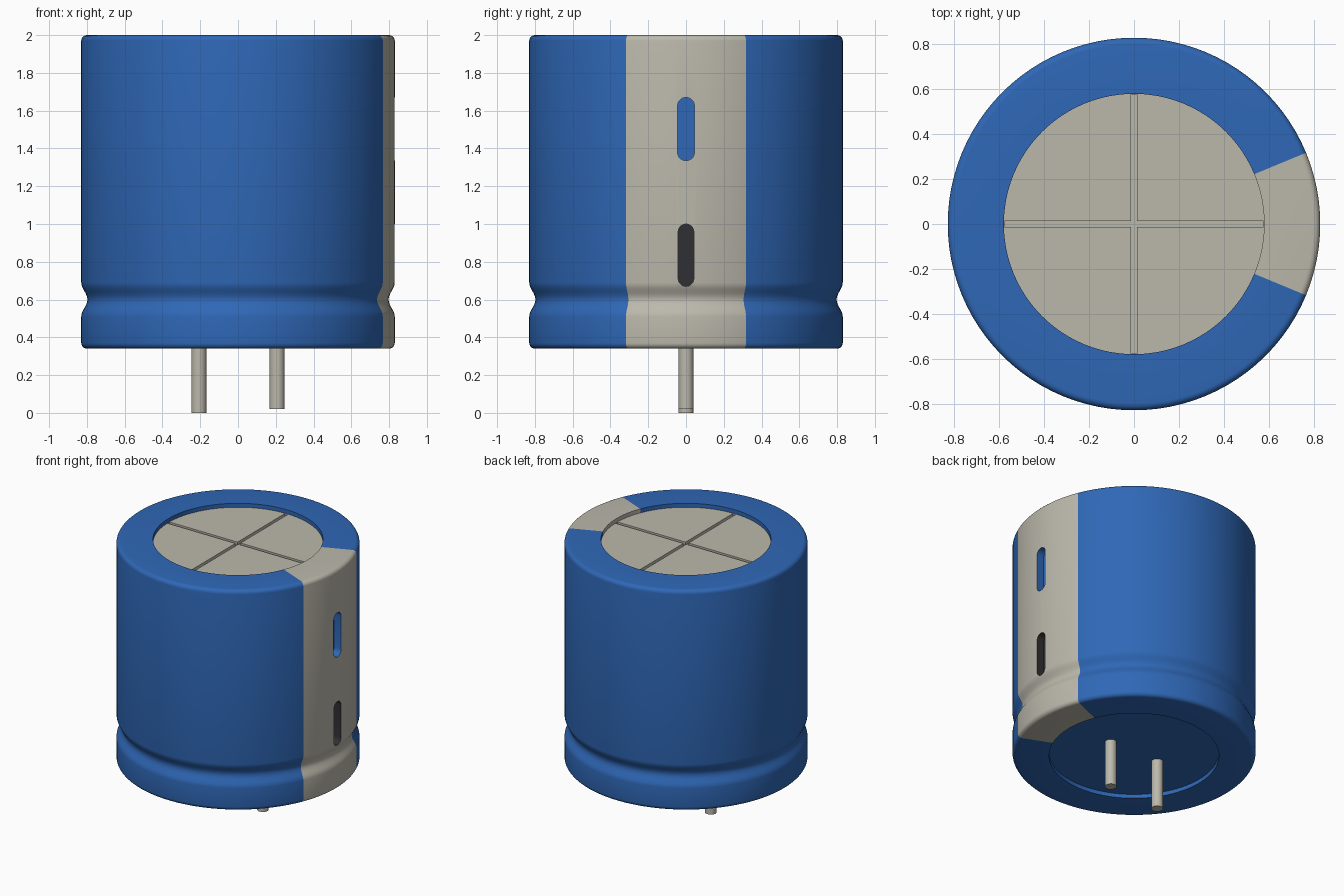
import bpy, bmesh
from math import sin, cos, pi, radians, atan2
from mathutils import Matrix, Vector

if "Cube" in bpy.data.objects:
    bpy.data.objects.remove(bpy.data.objects["Cube"], do_unlink=True)


def material(name, rgb):
    m = bpy.data.materials.new(name)
    m.use_nodes = True
    m.diffuse_color = (*rgb, 1)
    m.node_tree.nodes["Principled BSDF"].inputs["Base Color"].default_value = (*rgb, 1)
    return m


MATERIALS = [material("blue sleeve", (0.028, 0.137, 0.47)),
             material("warm grey", (0.50, 0.48, 0.41)),
             material("dark mark", (0.03, 0.03, 0.033))]
BLUE, GREY, DARK = range(3)
RADIUS, RIM, BOTTOM, TOP = 0.83, 0.58, 0.34, 2.0
SEGMENTS = 96


def make_object(name, bm, index=None):
    bmesh.ops.recalc_face_normals(bm, faces=bm.faces)
    mesh = bpy.data.meshes.new(name)
    for m in MATERIALS:
        mesh.materials.append(m)
    if index is not None:
        for f in bm.faces:
            f.material_index = index
    bm.to_mesh(mesh)
    bm.free()
    ob = bpy.data.objects.new(name, mesh)
    bpy.context.collection.objects.link(ob)
    return ob


def smooth(ob):
    bpy.ops.object.select_all(action='DESELECT')
    ob.select_set(True)
    bpy.context.view_layer.objects.active = ob
    bpy.ops.object.shade_smooth_by_angle(angle=radians(32))


def arc(cx, cz, r, start, end, steps=5):
    angles = [radians(start + (end - start) * i / steps) for i in range(steps + 1)]
    return [(cx + r * cos(a), cz + r * sin(a)) for a in angles]


def lathe(bm, profile):
    # revolve an open profile whose two ends lie on the z axis
    verts = [bm.verts.new((x, 0, z)) for x, z in profile]
    edges = [bm.edges.new(pair) for pair in zip(verts, verts[1:])]
    bmesh.ops.spin(bm, geom=verts + edges, cent=(0, 0, 0), axis=(0, 0, 1),
                   angle=2 * pi, steps=SEGMENTS, use_duplicate=False)
    bmesh.ops.remove_doubles(bm, verts=bm.verts, dist=1e-5)


# sleeve: recessed ends, rounded rims and a crimped waist
bevel, recess, waist, dip = 0.03, 0.03, 0.60, 0.033
crimp = [(RADIUS - dip * (0.5 + 0.5 * cos(pi * t / 6)), waist + 0.09 * t / 6)
         for t in range(-6, 7)]
profile = [(0, BOTTOM + recess), (RIM, BOTTOM + recess), (RIM, BOTTOM)]
profile += arc(RADIUS - bevel, BOTTOM + bevel, bevel, -90, 0)
profile += crimp
profile += arc(RADIUS - bevel, TOP - bevel, bevel, 0, 90)
profile += [(RIM, TOP), (RIM, TOP - recess), (0, TOP - recess)]
bm = bmesh.new()
lathe(bm, profile)
for f in bm.faces:
    c = f.calc_center_median()
    in_stripe = abs(atan2(c.y, c.x)) < radians(22.5)
    if c.xy.length < RIM - 0.01:
        f.material_index = GREY if c.z > 1 else BLUE
    else:
        f.material_index = GREY if in_stripe else BLUE
body = make_object("can_body", bm)


def cut(cutter):
    mod = body.modifiers.new("cut", 'BOOLEAN')
    mod.operation = 'DIFFERENCE'
    mod.solver = 'EXACT'
    mod.object = cutter
    cutter.hide_render = True
    bpy.context.view_layer.objects.active = body
    bpy.ops.object.modifier_apply(modifier=mod.name)
    bpy.data.objects.remove(cutter, do_unlink=True)


# pressure vent: crossed grooves in the top disc
for size in ((2 * RIM - 0.004, 0.025, 0.04), (0.025, 2 * RIM - 0.004, 0.04)):
    bm = bmesh.new()
    bmesh.ops.create_cube(bm, size=1, matrix=Matrix.Translation((0, 0, TOP - recess))
                          @ Matrix.Diagonal((*size, 1)))
    cut(make_object("vent_cutter", bm, GREY))


# polarity marks: round-ended slots in the stripe
def slot(low, high, half, depth, index):
    bm = bmesh.new()
    outline = arc(0, high - half, half, 0, 180, 10) + arc(0, low + half, half, 180, 360, 10)
    face = bm.faces.new([bm.verts.new((RADIUS - depth, y, z)) for y, z in outline])
    out = bmesh.ops.extrude_face_region(bm, geom=[face])
    bmesh.ops.translate(bm, vec=Vector((depth + 0.1, 0, 0)),
                        verts=[v for v in out["geom"] if isinstance(v, bmesh.types.BMVert)])
    cut(make_object("mark_cutter", bm, index))


slot(1.335, 1.67, 0.045, 0.06, BLUE)
slot(0.67, 1.0, 0.042, 0.06, DARK)
smooth(body)

# leads: the right one is longer
for name, x, low in (("right_lead", -0.207, 0.0), ("left_lead", 0.207, 0.02)):
    bm = bmesh.new()
    high = BOTTOM + 0.1
    bmesh.ops.create_cone(bm, cap_ends=True, segments=24, radius1=0.04, radius2=0.04,
                          depth=high - low,
                          matrix=Matrix.Translation((x, 0, (low + high) / 2)))
    smooth(make_object(name, bm, GREY))
